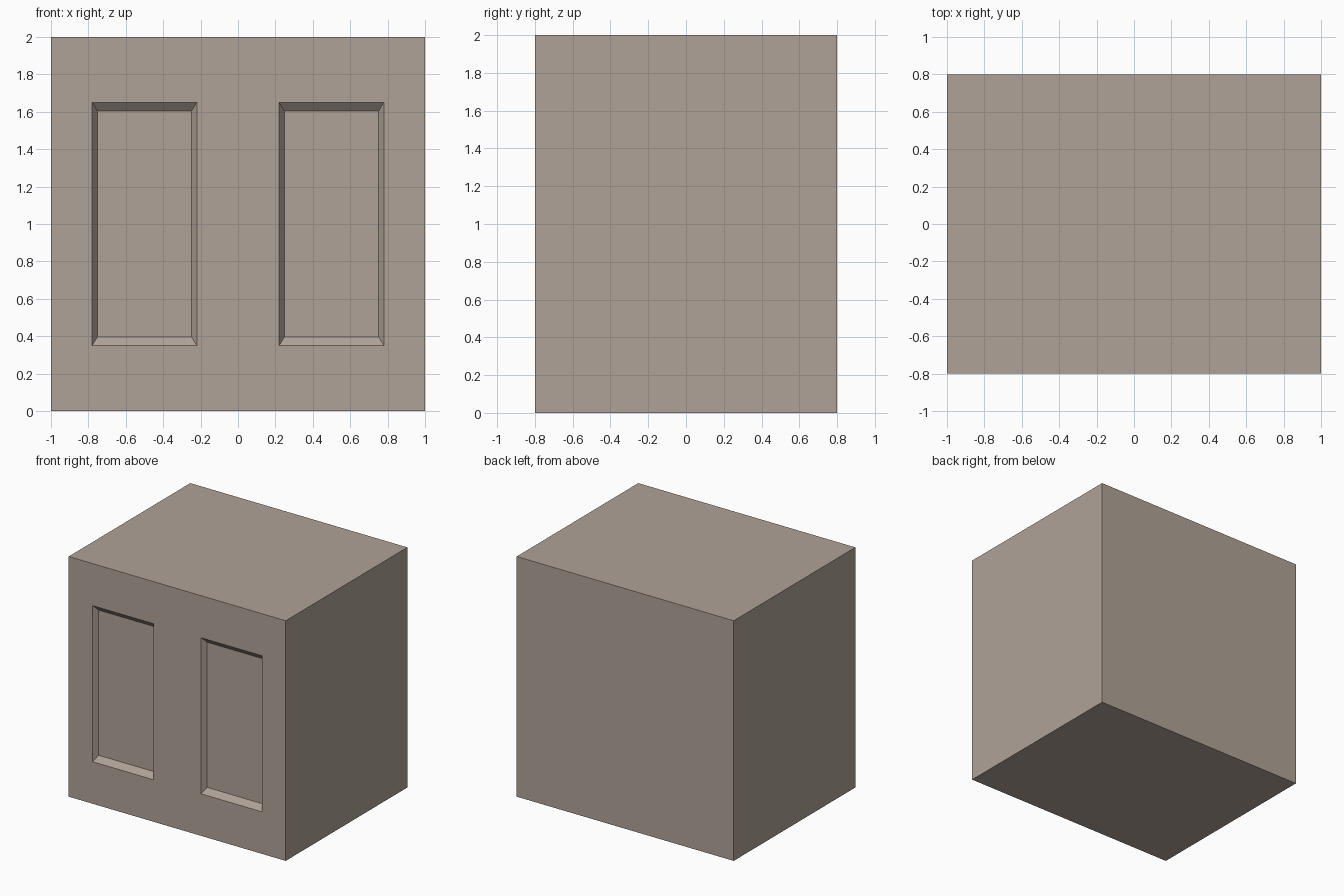
import bpy, bmesh

if "Cube" in bpy.data.objects:
    bpy.data.objects.remove(bpy.data.objects["Cube"])

WIDTH, DEPTH, HEIGHT = 2.0, 1.6, 2.0
FRONT = -DEPTH / 2
RECESS = 0.04                    # panel depth
HALF_X, HALF_Z = 0.28, 0.65      # half size of each opening
SLOPE_X, SLOPE_Z = 0.028, 0.0455 # how much the sides taper inwards


def new_object(name, bm):
    bmesh.ops.recalc_face_normals(bm, faces=bm.faces)
    mesh = bpy.data.meshes.new(name)
    bm.to_mesh(mesh)
    bm.free()
    obj = bpy.data.objects.new(name, mesh)
    bpy.context.collection.objects.link(obj)
    return obj


# Solid block body in a warm taupe
bm = bmesh.new()
bmesh.ops.create_cube(bm, size=1)
for v in bm.verts:
    v.co = (v.co.x * WIDTH, v.co.y * DEPTH, (v.co.z + 0.5) * HEIGHT)
body = new_object("block_body", bm)
taupe = bpy.data.materials.new("taupe")
taupe.diffuse_color = (0.435, 0.365, 0.31, 1)
taupe.use_nodes = True
taupe.node_tree.nodes["Principled BSDF"].inputs["Base Color"].default_value = taupe.diffuse_color
body.data.materials.append(taupe)

# Tapered cutters, one per front panel, poking out past the front face
bm = bmesh.new()
for cx in (-0.5, 0.5):
    for v in bmesh.ops.create_cube(bm, size=2)["verts"]:
        sx, side, sz = v.co
        v.co = (cx + sx * (HALF_X - side * SLOPE_X),
                FRONT + side * RECESS,
                HEIGHT / 2 + sz * (HALF_Z - side * SLOPE_Z))
cutter = new_object("panel_cutter", bm)
cutter.data.materials.append(taupe)
cutter.hide_render = True

# Carve the panels, then discard the cutter
mod = body.modifiers.new("panel_recesses", 'BOOLEAN')
mod.operation = 'DIFFERENCE'
mod.solver = 'EXACT'
mod.object = cutter
bpy.context.view_layer.objects.active = body
bpy.ops.object.modifier_apply(modifier=mod.name)
bpy.data.objects.remove(cutter)
